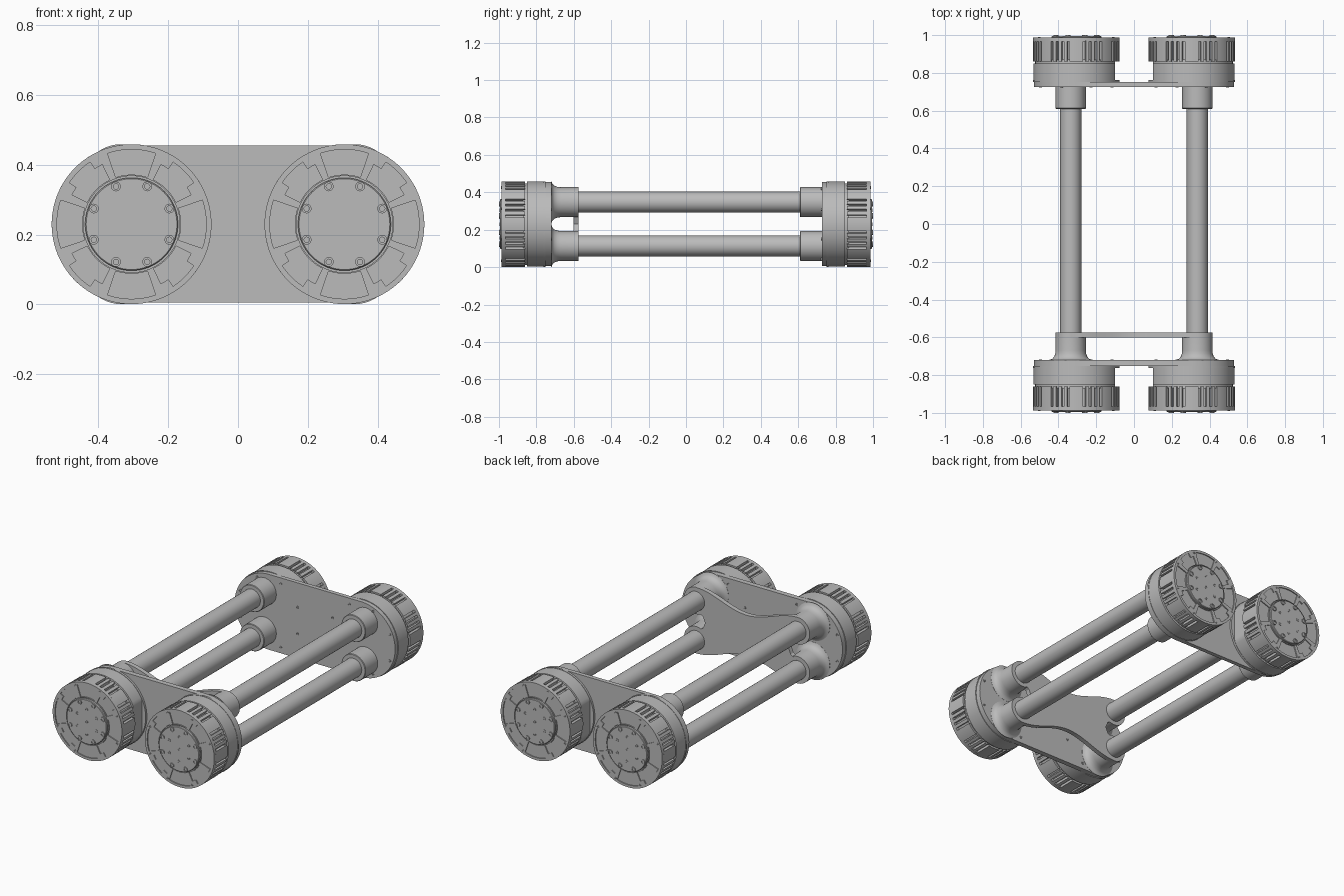
import bpy, bmesh
from math import sin, cos, radians, pi, hypot, atan2, degrees

cube = bpy.data.objects.get("Cube")
if cube:
    bpy.data.objects.remove(cube)

grey = bpy.data.materials.new("plain_grey")
grey.use_nodes = True
grey.diffuse_color = (0.5, 0.5, 0.5, 1)
grey.node_tree.nodes["Principled BSDF"].inputs["Base Color"].default_value = (0.5, 0.5, 0.5, 1)

MX, MZ, R = 0.305, 0.23, 0.229      # motor axis and radius
TX, TZ = 0.335, 0.117               # tube axis, offset from mid height
BASE = 0.751                        # outer face of the end plates
made = []


def finish(name, bm):
    bmesh.ops.recalc_face_normals(bm, faces=bm.faces)
    mesh = bpy.data.meshes.new(name)
    bm.to_mesh(mesh)
    bm.free()
    mesh.materials.append(grey)
    ob = bpy.data.objects.new(name, mesh)
    bpy.context.collection.objects.link(ob)
    made.append(ob)
    return ob


def polar(r, deg):
    return r * cos(radians(deg)), r * sin(radians(deg))


def lathe(bm, profile, cx=0, cz=0, seg=96):
    """Turn (radius, y) points about a y axis and close both ends."""
    rings = []
    for r, y in profile:
        ring = []
        for i in range(seg):
            x, z = polar(r, 360 * i / seg)
            ring.append(bm.verts.new((cx + x, y, cz + z)))
        rings.append(ring)
    for a, b in zip(rings, rings[1:]):
        for i in range(seg):
            j = (i + 1) % seg
            bm.faces.new((a[i], a[j], b[j], b[i]))
    bm.faces.new(rings[0])
    bm.faces.new(rings[-1])


def turned(name, profile, cx=0, cz=0, seg=96):
    bm = bmesh.new()
    lathe(bm, profile, cx, cz, seg)
    return finish(name, bm)


def prism(name, outline, y0, y1):
    """Extrude an (x, z) outline from y0 to y1."""
    bm = bmesh.new()
    face = bm.faces.new([bm.verts.new((x, y0, z)) for x, z in outline])
    out = bmesh.ops.extrude_face_region(bm, geom=[face], use_keep_orig=True)
    for v in out["geom"]:
        if isinstance(v, bmesh.types.BMVert):
            v.co.y = y1
    return finish(name, bm)


def screws(name, spots, y, height, radius):
    """Round screw heads with a sunk socket, standing towards -y."""
    bm = bmesh.new()
    for x, z in spots:
        lathe(bm, [(radius, y), (radius, y - height), (radius * .55, y - height),
                   (radius * .55, y - height * .3)], x, z, 12)
    return finish(name, bm)


# Motor, facing -y with its mounting face at the origin
motor = [turned("motor_flange", [(R, 0), (R, -.012)])]

body = turned("motor_body", [(.227, -.01), (.227, -.098), (.218, -.1), (.218, -.12)])
for v in body.data.vertices:        # flat on the inner side
    v.co.x = min(v.co.x, .205)
motor.append(body)

# Slotted rotor: eight wide lands with four slots between each pair
outline = []
for k in range(8):
    a = 45 * k
    outline += [polar(R, a + t) for t in (-6, -3, 0, 3, 6)]
    for i in range(4):
        s = a + 9 + i * 7.83
        outline += [polar(R, s), polar(.208, s), polar(.208, s + 3.5), polar(R, s + 3.5)]
motor.append(prism("motor_rotor", outline, -.11, -.22))

# Front cap with eight sunk pockets around the hub
bm = bmesh.new()
lathe(bm, [(R, -.214), (R, -.236), (.214, -.236), (.19, -.236), (.142, -.236),
           (.138, -.236), (.138, -.228)])
pockets = []
for f in bm.faces:
    c = f.calc_center_median()
    r = hypot(c.x, c.z)
    if len(f.verts) == 4 and .143 < r < .213 and c.y < -.235:
        k = round(degrees(atan2(c.z, c.x)) / 45)
        off = abs(degrees(atan2(c.z, c.x)) - 45 * k)
        if off < (13 if r > .19 and k % 2 else 17):
            pockets.append(f)
out = bmesh.ops.extrude_face_region(bm, geom=pockets)
bmesh.ops.translate(bm, vec=(0, .006, 0),
                    verts=[g for g in out["geom"] if isinstance(g, bmesh.types.BMVert)])
bmesh.ops.delete(bm, geom=[f for f in pockets if f.is_valid], context="FACES")
motor.append(finish("motor_cap", bm))

motor.append(turned("motor_hub", [(.133, -.225), (.133, -.240), (.130, -.243)]))
ring8 = [22.5 + 45 * k for k in range(8)]
motor.append(screws("hub_screws", [polar(.117, a) for a in ring8], -.242, .007, .014))
motor.append(screws("hub_pins", [(0, 0)] + [polar(.074, 30 + 60 * k) for k in range(6)],
                    -.242, .003, .009))
motor.append(screws("cap_pins", [polar(.212, a) for a in ring8], -.235, .003, .007))

# Four motors: half turns keep the flat sides facing each other
places = [("front_right", -MX, -BASE, (0, 0, 0)), ("front_left", MX, -BASE, (0, pi, 0)),
          ("back_left", MX, BASE, (0, 0, pi)), ("back_right", -MX, BASE, (0, pi, pi))]
for part in motor:
    base_name = part.name
    for n, (label, x, y, rot) in enumerate(places):
        ob = part
        if n:
            ob = part.copy()
            bpy.context.collection.objects.link(ob)
            made.append(ob)
        ob.name = label + "_" + base_name
        ob.location = (x, y, MZ)
        ob.rotation_euler = rot

# End plates with rounded ends
stadium = []
for side, start in ((1, -90), (-1, 90)):
    for i in range(33):
        x, z = polar(.225, start + 180 * i / 32)
        stadium.append((side * MX + x, MZ + z))
prism("front_plate", stadium, -BASE, -.72)
prism("back_plate", stadium, .726, BASE)

# Screws on the inner faces of the plates
spots = [(s * MX + polar(.205, a)[0], MZ + polar(.205, a)[1]) for s in (1, -1) for a in ring8]
screws("back_plate_screws", spots, .727, .004, .008)
ob = screws("front_plate_screws", spots, .721, .004, .008)
ob.rotation_euler = (0, 0, pi)

# Tubes and their sockets
for sx, side in ((1, "left"), (-1, "right")):
    for sz, level in ((1, "upper"), (-1, "lower")):
        x, z = sx * TX, MZ + sz * TZ
        tag = side + "_" + level
        turned(tag + "_tube", [(.056, -.7), (.056, .72)], x, z, 48)
        turned(tag + "_back_socket", [(.08, .73), (.08, .613), (.077, .61)], x, z, 48)
        turned(tag + "_front_socket",
               [(.112, -.722), (.112, -.719), (.098, -.714), (.088, -.703),
                (.082, -.687), (.08, -.67), (.08, -.575)], x, z, 48)

# Waisted web joining the front sockets
top = []
for i in range(25):
    t = -1 + i / 12
    top.append((t * TX, .12 + (TZ + .08 - .12) * (1 - cos(pi * t)) / 2))
notch = [(.33, .06), (.29, .035), (.275, 0), (.29, -.035), (.33, -.06)]
web = top + notch + [(-x, -h) for x, h in top] + [(-x, -h) for x, h in notch]
prism("front_web", [(x, MZ + h) for x, h in web], -.602, -.574)

# Smooth round surfaces, keep hard edges
bpy.ops.object.select_all(action="DESELECT")
for ob in made:
    ob.select_set(True)
bpy.context.view_layer.objects.active = made[0]
bpy.ops.object.shade_smooth_by_angle(angle=radians(32))
